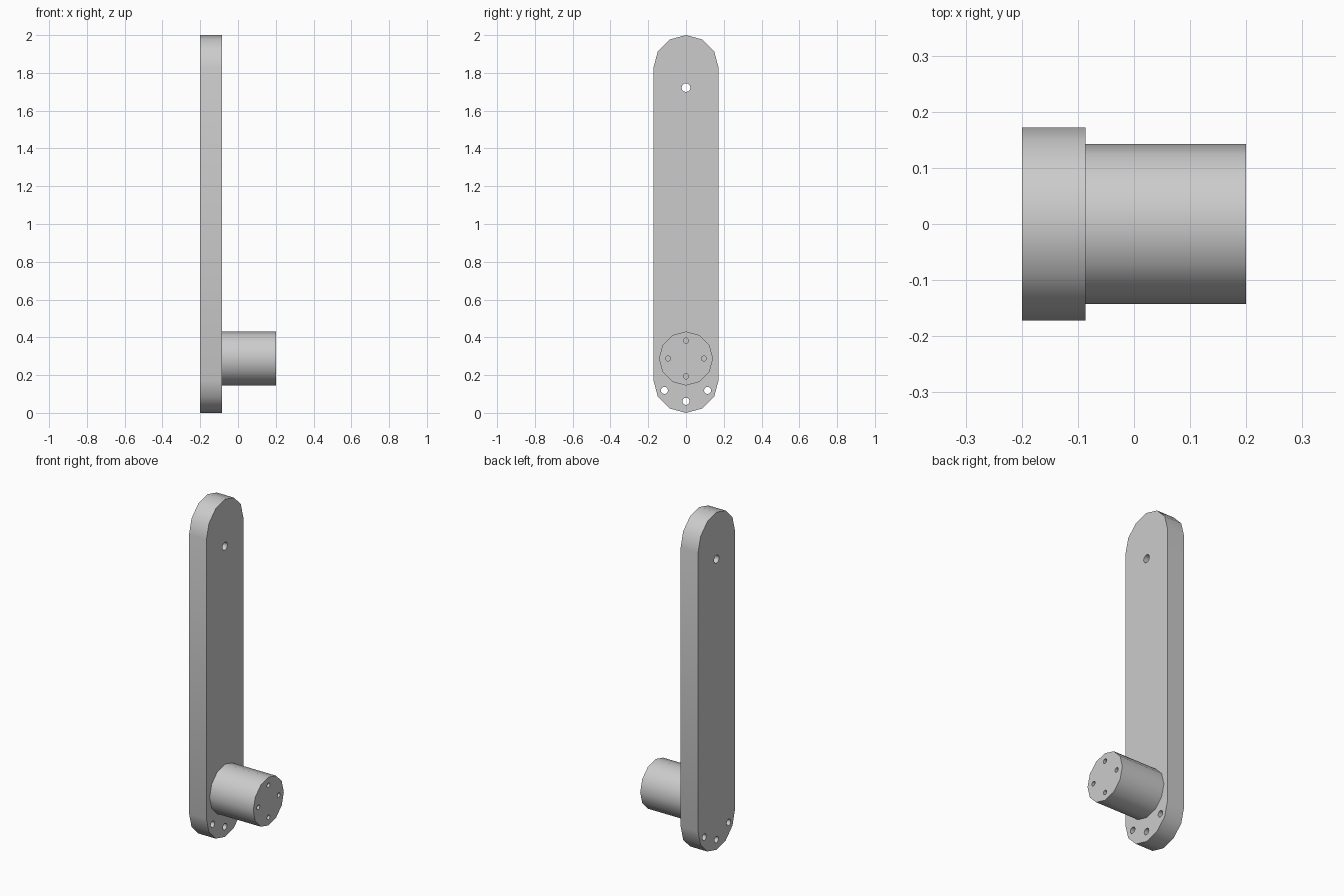
import bpy
import math
from mathutils import Matrix

default = bpy.data.objects.get("Cube")
if default:
    bpy.data.objects.remove(default, do_unlink=True)

X_BACK, X_FACE, X_END = -0.2, -0.086, 0.2
R_PLATE, R_BOSS, BOSS_Z = 0.1724, 0.143, 0.288

grey = bpy.data.materials.new("light grey")
grey.use_nodes = True
grey.diffuse_color = (0.6, 0.6, 0.6, 1)
grey.node_tree.nodes["Principled BSDF"].inputs["Base Color"].default_value = (0.6, 0.6, 0.6, 1)


def prism(name, outline, x0, x1):
    """Extrude a closed (y, z) outline along x."""
    n = len(outline)
    verts = [(x, y, z) for x in (x0, x1) for y, z in outline]
    faces = [list(range(n))[::-1], list(range(n, 2 * n))]
    faces += [(i, (i + 1) % n, n + (i + 1) % n, n + i) for i in range(n)]
    mesh = bpy.data.meshes.new(name)
    mesh.from_pydata(verts, [], faces)
    mesh.materials.append(grey)
    obj = bpy.data.objects.new(name, mesh)
    bpy.context.collection.objects.link(obj)
    return obj


def arc(y, z, r, start, end, steps):
    angles = [math.radians(start + (end - start) * i / steps) for i in range(steps + 1)]
    return [(y + r * math.cos(a), z + r * math.sin(a)) for a in angles]


def drill(obj, holes, x0, x1):
    """Cut round holes, given as (y, z, radius), then shade the part."""
    for y, z, r in holes:
        cutter = prism("hole_cutter", arc(y, z, r, 0, 360, 12)[:-1], x0, x1)
        mod = obj.modifiers.new("hole", "BOOLEAN")
        mod.operation = "DIFFERENCE"
        mod.solver = "EXACT"
        mod.object = cutter
        bpy.ops.object.select_all(action="DESELECT")
        bpy.context.view_layer.objects.active = obj
        obj.select_set(True)
        bpy.ops.object.modifier_apply(modifier=mod.name)
        bpy.data.objects.remove(cutter, do_unlink=True)
    bpy.ops.object.shade_smooth_by_angle(angle=math.radians(32))


# Long arm with rounded ends, a pivot hole and three mounting holes
outline = arc(0, 2 - R_PLATE, R_PLATE, 0, 180, 6) + arc(0, R_PLATE, R_PLATE, 180, 360, 6)
arm = prism("arm_plate", outline, X_BACK, X_FACE)
drill(arm, [(0, 1.722, 0.0235), (0, 0.061, 0.019),
            (-0.114, 0.119, 0.019), (0.114, 0.119, 0.019)], X_BACK - 0.1, X_FACE + 0.1)

# Round boss with four blind screw holes in its end
boss = prism("boss", arc(0, BOSS_Z, R_BOSS, 0, 360, 12)[:-1], X_FACE, X_END)
screws = [(0.095 * math.cos(k * math.pi / 2), BOSS_Z + 0.095 * math.sin(k * math.pi / 2), 0.0135)
          for k in range(4)]
drill(boss, screws, X_END - 0.12, X_END + 0.1)
